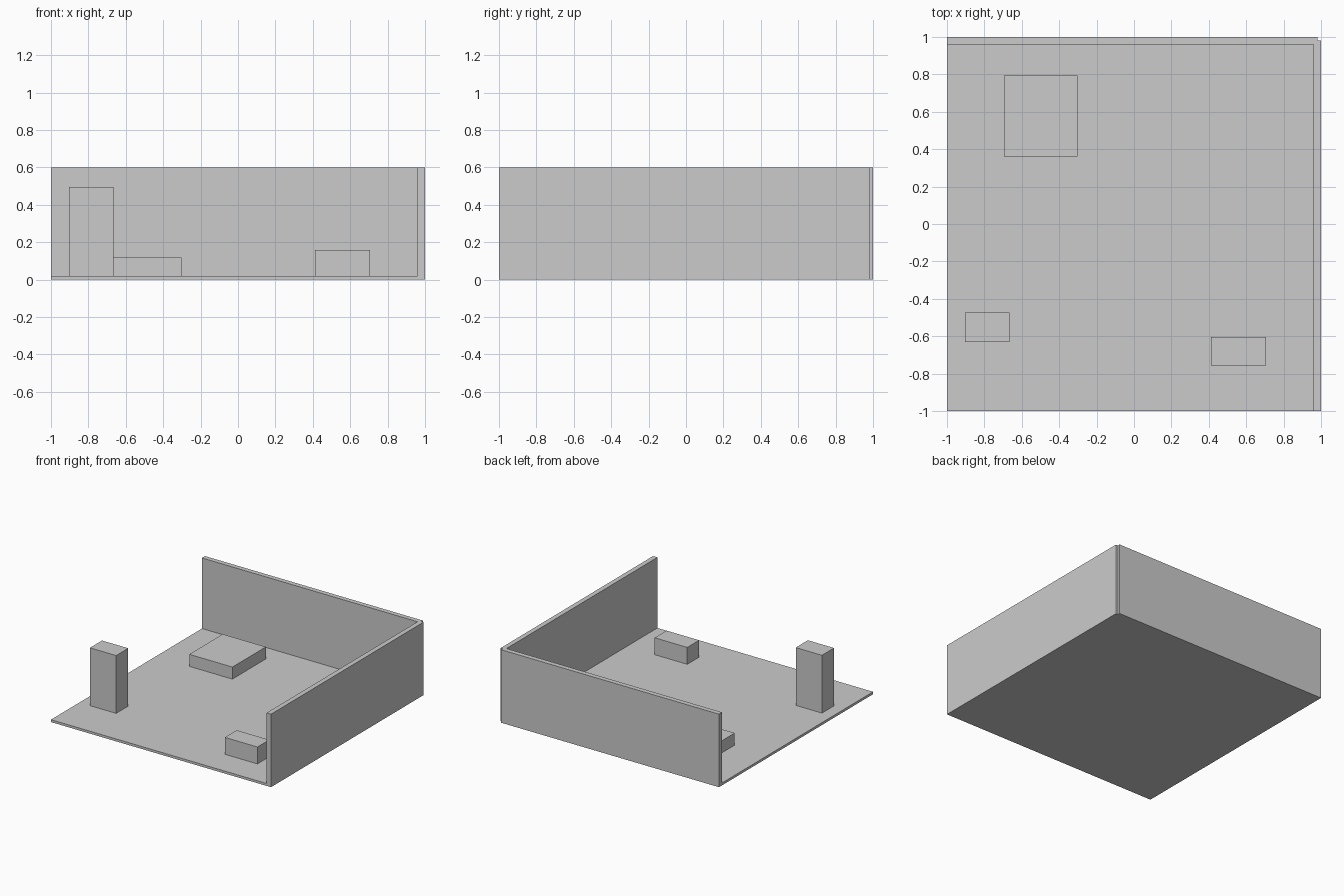
import bpy

if "Cube" in bpy.data.objects:
    bpy.data.objects.remove(bpy.data.objects["Cube"])


def box(name, x, y, z):
    """Axis-aligned box from (min, max) ranges."""
    bpy.ops.mesh.primitive_cube_add(size=1, location=[(a + b) / 2 for a, b in (x, y, z)])
    ob = bpy.context.object
    ob.name = name
    ob.scale = [b - a for a, b in (x, y, z)]
    bpy.ops.object.transform_apply(location=False, rotation=False, scale=True)
    return ob


FLOOR = 0.02   # floor thickness
WALL = 0.6     # wall height
EDGE = 0.98    # floor edge; walls straddle it, leaving a small corner notch

# Room shell
box("floor", (-1, EDGE), (-1, EDGE), (0, FLOOR))
box("back_wall", (-1, EDGE), (0.96, 1), (0, WALL))
box("right_wall", (0.96, 1), (-1, EDGE), (0, WALL))

# Furniture blocks standing on the floor
box("tall_block", (-0.904, -0.666), (-0.631, -0.474), (FLOOR, 0.495))
box("flat_block", (-0.695, -0.303), (0.36, 0.794), (FLOOR, 0.119))
box("small_block", (0.411, 0.707), (-0.757, -0.603), (FLOOR, 0.159))
